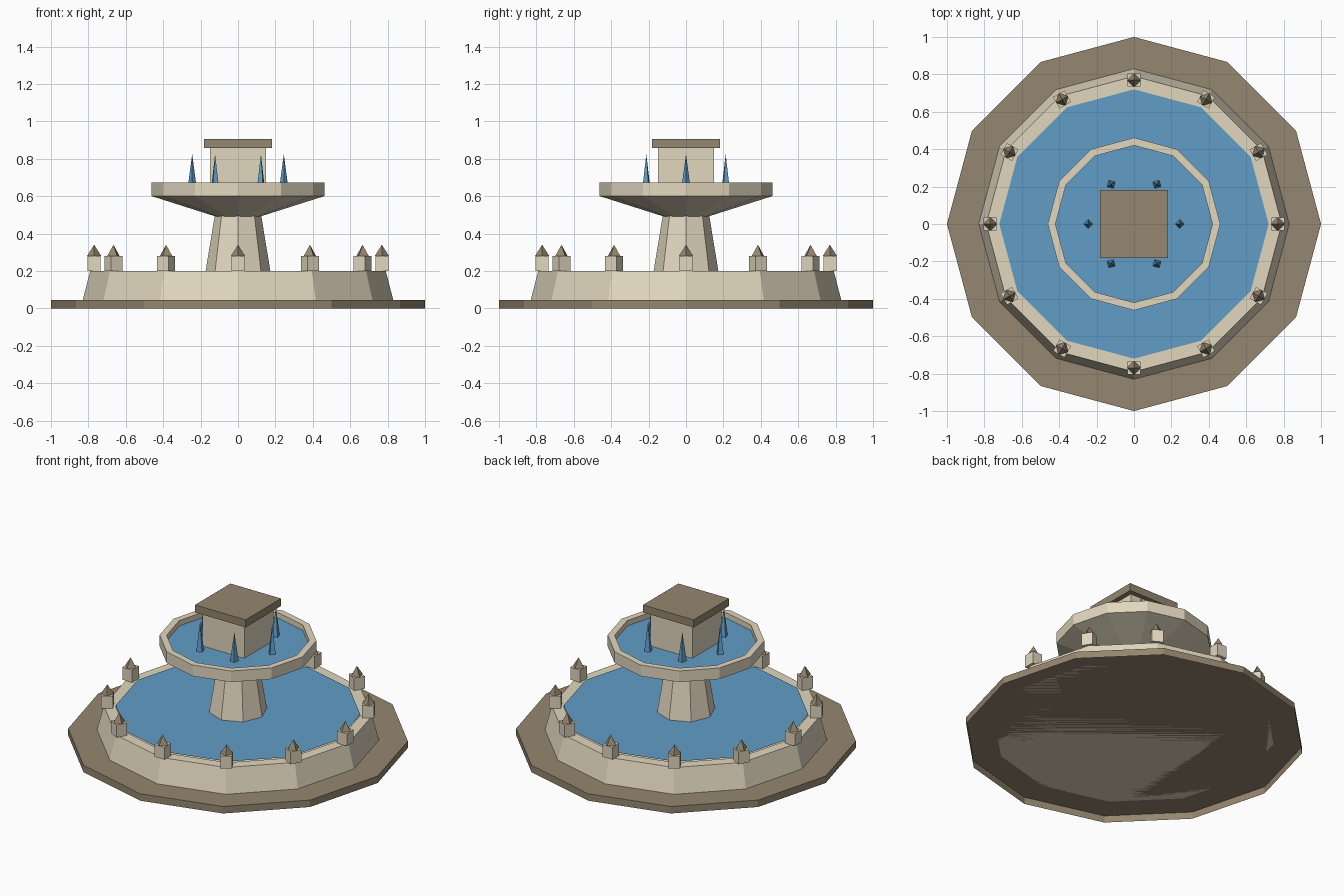
import bpy, bmesh
from math import pi, cos, sin, radians

if "Cube" in bpy.data.objects:
    bpy.data.objects.remove(bpy.data.objects["Cube"])


def material(name, rgb):
    m = bpy.data.materials.new(name)
    m.diffuse_color = (*rgb, 1)
    m.use_nodes = True
    m.node_tree.nodes["Principled BSDF"].inputs["Base Color"].default_value = m.diffuse_color
    return m


STONE = material("pale_stone", (0.76, 0.68, 0.52))
TRIM = material("brown_stone", (0.30, 0.24, 0.16))
WATER = material("water", (0.12, 0.34, 0.57))


def lathe(name, profile, sides, mat, loc=(0, 0, 0), turn=0.0, bottom=True):
    """Faceted solid from (radius, z) rings; radius 0 makes a point."""
    bm = bmesh.new()
    rings = []
    for r, z in profile:
        if r == 0:
            rings.append([bm.verts.new((0, 0, z))])
        else:
            rings.append([bm.verts.new((r * cos(2 * pi * i / sides + turn),
                                        r * sin(2 * pi * i / sides + turn), z))
                          for i in range(sides)])
    for a, b in zip(rings, rings[1:]):
        for i in range(sides):
            j = (i + 1) % sides
            if len(b) == 1:
                bm.faces.new((a[i], a[j], b[0]))
            else:
                bm.faces.new((a[i], a[j], b[j], b[i]))
    if bottom:
        bm.faces.new(rings[0][::-1])
    if len(rings[-1]) > 1:
        bm.faces.new(rings[-1])
    me = bpy.data.meshes.new(name)
    bm.to_mesh(me)
    bm.free()
    me.materials.append(mat)
    ob = bpy.data.objects.new(name, me)
    ob.location = loc
    bpy.context.collection.objects.link(ob)
    return ob


def box(name, half, z0, z1, mat, loc=(0, 0, 0), turn=0.0):
    return lathe(name, [(half * 2 ** 0.5, z0), (half * 2 ** 0.5, z1)], 4, mat,
                 loc, turn + pi / 4)


# Ground slab (open underneath), hollow lower basin and its pool
lathe("plinth", [(1.0, 0), (1.0, 0.045)], 12, TRIM, bottom=False)
lathe("basin", [(0.83, 0.045), (0.79, 0.2), (0.72, 0.2), (0.72, 0.1)], 12, STONE)
lathe("basin_water", [(0.72, 0.206)], 12, WATER, bottom=False)

# Pedestal and upper bowl with a recessed pool
lathe("pedestal", [(0.173, 0.2), (0.122, 0.51)], 8, STONE)
lathe("upper_bowl", [(0.122, 0.492), (0.4615, 0.6), (0.4615, 0.672),
                     (0.42, 0.672), (0.42, 0.61)], 12, STONE)
lathe("upper_water", [(0.42, 0.637)], 12, WATER, bottom=False)

# Central block and cap
box("centre_block", 0.15, 0.63, 0.857, STONE)
box("centre_cap", 0.181, 0.857, 0.906, TRIM)

# Rim posts with pointed finials
for k in range(12):
    a = radians(30 * k)
    p = (0.769 * cos(a), 0.769 * sin(a), 0)
    box(f"post_{k + 1}", 0.035, 0.2, 0.28, STONE, p, a)
    lathe(f"finial_{k + 1}", [(0.038, 0.28), (0, 0.34)], 4, TRIM, p, a)

# Water jets around the block
for k in range(6):
    a = radians(60 * k)
    lathe(f"jet_{k + 1}", [(0.025, 0.637), (0, 0.825)], 4, WATER,
          (0.245 * cos(a), 0.245 * sin(a), 0), a)
